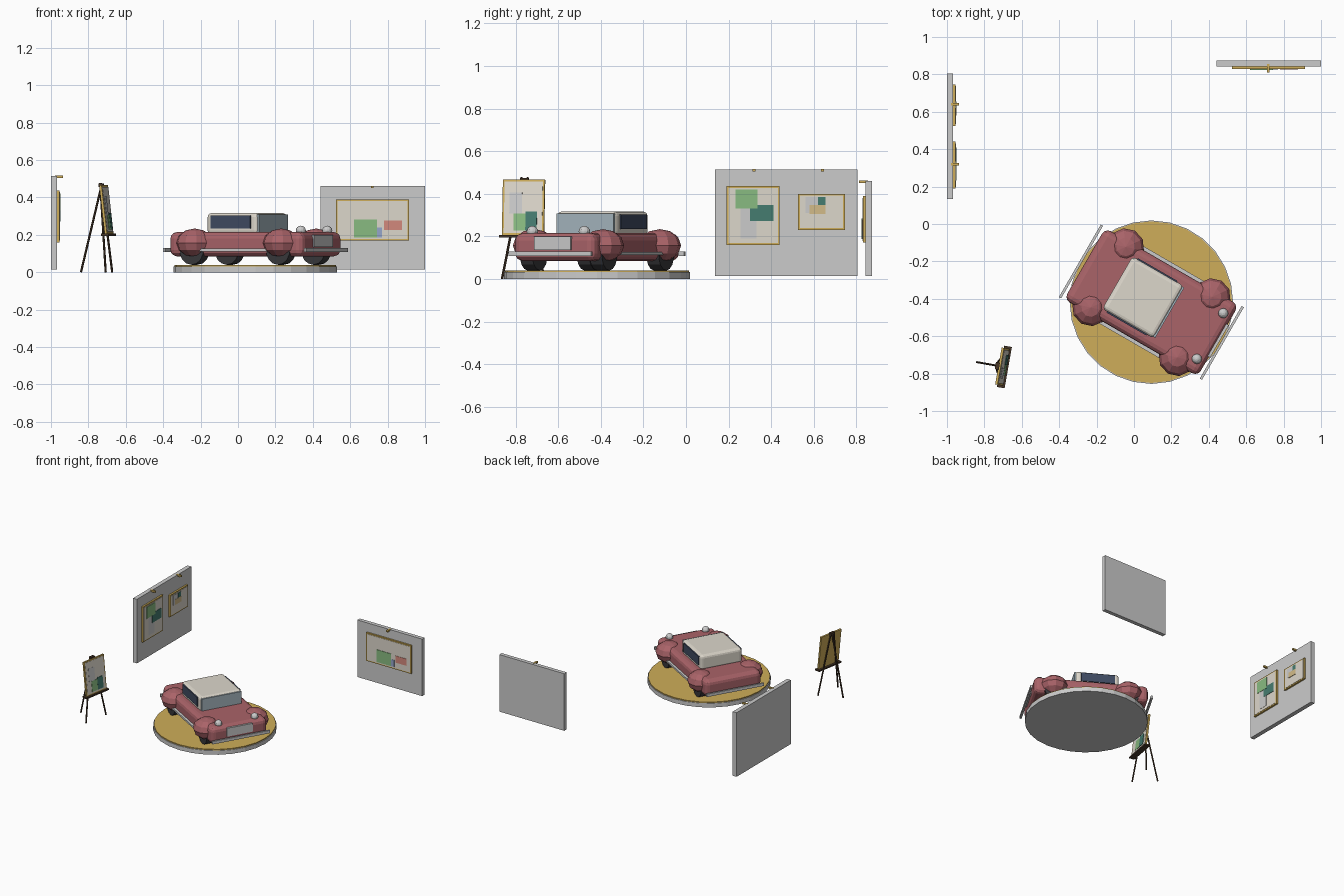
import bpy
from math import radians, pi
from mathutils import Matrix, Vector

if "Cube" in bpy.data.objects:
    bpy.data.objects.remove(bpy.data.objects["Cube"])


def mat(name, *rgb):
    m = bpy.data.materials.new(name)
    m.diffuse_color = (*rgb, 1)
    m.use_nodes = True
    m.node_tree.nodes["Principled BSDF"].inputs["Base Color"].default_value = m.diffuse_color
    return m


RED = mat("red_paint", .40, .125, .14)
GOLD = mat("gold", .62, .42, .10)
CREAM = mat("cream", .72, .68, .60)
DARK = mat("dark_glass", .05, .07, .12)
GLASS = mat("windscreen_glass", .38, .47, .52)
RUBBER = mat("rubber", .04, .04, .045)
WOOD = mat("dark_wood", .06, .035, .02)
CHROME = mat("chrome", .62, .62, .62)
GREEN = mat("green", .25, .50, .22)
TEAL = mat("teal", .06, .20, .16)
PALE = mat("pale", .62, .62, .60)
CORAL = mat("coral", .65, .25, .2)
BLUE = mat("blue", .3, .38, .6)
SAND = mat("sand", .65, .5, .25)


def finish(name, M, material):
    o = bpy.context.object
    o.name = name
    o.matrix_world = M @ o.matrix_world
    if material:
        o.data.materials.append(material)
    return o


def box(name, lo, hi, material=None, M=Matrix(), bevel=0, segs=2):
    lo, hi = Vector(lo), Vector(hi)
    bpy.ops.mesh.primitive_cube_add(size=1)
    o = bpy.context.object
    o.data.transform(Matrix.Translation((lo + hi) / 2) @ Matrix.Diagonal((*(hi - lo), 1)))
    if bevel:
        b = o.modifiers.new("bevel", 'BEVEL')
        b.width, b.segments = bevel, segs
    return finish(name, M, material)


def cyl(name, r, p, q, sides, material=None, M=Matrix()):
    p, q = Vector(p), Vector(q)
    d = q - p
    bpy.ops.mesh.primitive_cylinder_add(vertices=sides, radius=r, depth=d.length)
    o = bpy.context.object
    o.data.transform(Matrix.Translation((p + q) / 2) @ d.to_track_quat('Z', 'Y').to_matrix().to_4x4())
    return finish(name, M, material)


def ball(name, c, scale, segs, rings, material, M):
    bpy.ops.mesh.primitive_uv_sphere_add(segments=segs, ring_count=rings, radius=1)
    o = bpy.context.object
    o.data.transform(Matrix.Translation(c) @ Matrix.Diagonal((*scale, 1)))
    return finish(name, M, material)


def painting(name, M, x0, x1, z0, z1, patches):
    # local x across, z up, -y towards the viewer
    box(name + "_frame", (x0, -.013, z0), (x1, 0, z1), GOLD, M)
    b = .009
    box(name + "_canvas", (x0 + b, -.015, z0 + b), (x1 - b, -.012, z1 - b), CREAM, M)
    for i, (a, c, d, e, m) in enumerate(patches):
        box(f"{name}_patch_{i}", (a, -.0165 - .001 * i, d), (c, -.0145, e), m, M)


def lamp(name, M, x, z):
    box(name, (x - .007, -.032, z - .012), (x + .007, .012, z), GOLD, M)


# turntable
cyl("turntable_base", .437, (.093, -.418, 0), (.093, -.418, .032), 28)
cyl("turntable_top", .432, (.093, -.418, .03), (.093, -.418, .04), 28, GOLD)

# left wall with two pictures
L = Matrix.Translation((-.967, 0, 0)) @ Matrix.Rotation(pi / 2, 4, 'Z')
box("left_wall", (.135, 0, .015), (.805, .033, .515), None, L)
painting("tall_picture", L, .19, .44, .16, .437, [
    (.255, .33, .19, .33, PALE), (.30, .41, .272, .347, TEAL), (.232, .335, .33, .42, GREEN)])
painting("small_picture", L, .525, .747, .23, .40, [
    (.56, .655, .31, .385, PALE), (.62, .655, .345, .385, TEAL), (.58, .655, .305, .347, SAND)])
lamp("left_lamp_1", L, .32, .517)
lamp("left_lamp_2", L, .64, .517)

# right wall with one picture
R = Matrix.Translation((0, .843, 0))
box("right_wall", (.44, 0, .015), (1, .03, .46), None, R)
painting("wide_picture", R, .524, .914, .17, .39, [
    (.69, .77, .187, .24, BLUE), (.78, .877, .225, .278, CORAL), (.62, .743, .187, .283, GREEN)])
lamp("right_lamp", R, .717, .462)

# easel
E = Matrix.Translation((-.69, -.765, 0)) @ Matrix.Rotation(radians(80), 4, 'Z')
for s in (-1, 1):
    cyl("easel_front_leg", .006, (s * .1, 0, 0), (s * .013, .045, .477), 6, WOOD, E)
cyl("easel_back_leg", .006, (0, .152, 0), (0, .04, .465), 6, WOOD, E)
box("easel_ledge", (-.112, -.018, .195), (.112, .024, .206), WOOD, E)
box("easel_clamp", (-.02, .03, .455), (.02, .052, .475), WOOD, E)
T = E @ Matrix.Translation((0, .006, .206)) @ Matrix.Rotation(radians(-6.5), 4, 'X')
painting("easel_picture", T, -.1, .1, 0, .26, [
    (-.066, -.006, .10, .20, PALE), (-.045, .012, .02, .10, GREEN), (.012, .066, .02, .11, TEAL)])

# car: local x forward, y left
C = Matrix.Translation((.093, -.418, 0)) @ Matrix.Rotation(radians(-30), 4, 'Z')
box("car_body", (-.412, -.22, .085), (.412, .22, .215), RED, C, .035, 3)
box("cabin", (-.21, -.162, .20), (.108, .162, .317), CREAM, C, .022, 3)
box("windscreen", (.10, -.155, .212), (.113, .155, .308), GLASS, C)
box("grille", (.40, -.1, .135), (.42, .1, .2), CHROME, C)
for s in (-1, 1):
    y0, y1 = sorted((s * .155, s * .168))
    box("side_window", (-.18, y0, .235), (.065, y1, .303), DARK, C)
    y0, y1 = sorted((s * .215, s * .238))
    box("running_board", (-.26, y0, .112), (.26, y1, .126), CHROME, C)
    u0, u1 = sorted((s * .428, s * .442))
    box("bumper", (u0, -.224, .108), (u1, .224, .13), CHROME, C)
    ball("headlight", (.362, s * .141, .222), (.027, .027, .027), 12, 8, CHROME, C)
    for e in (-1, 1):
        ball("fender", (e * .267, s * .187, .157), (.1, .1, .077), 10, 6, RED, C)
        cyl("wheel", .072, (e * .267, s * .155, .112), (e * .267, s * .222, .112), 14, RUBBER, C)
